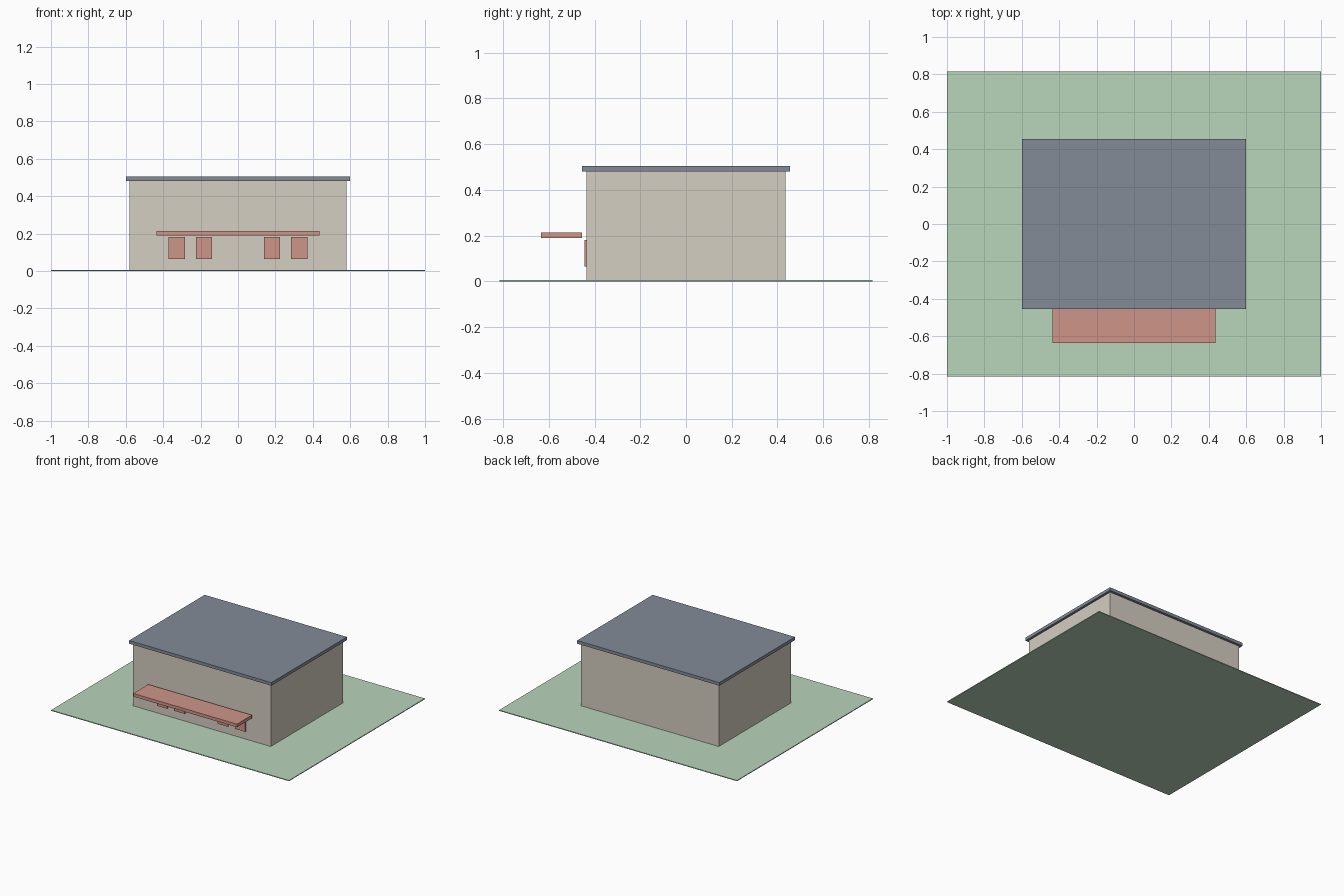
import bpy

if "Cube" in bpy.data.objects:
    bpy.data.objects.remove(bpy.data.objects["Cube"])


def material(name, rgb):
    m = bpy.data.materials.new(name)
    m.diffuse_color = (*rgb, 1)
    m.use_nodes = True
    m.node_tree.nodes["Principled BSDF"].inputs["Base Color"].default_value = m.diffuse_color
    return m


def box(name, x, y, z, mat):
    """Box spanning the (min, max) ranges x, y, z."""
    ranges = (x, y, z)
    bpy.ops.mesh.primitive_cube_add(size=1, location=[(a + b) / 2 for a, b in ranges])
    o = bpy.context.object
    o.name = name
    o.scale = [b - a for a, b in ranges]
    bpy.ops.object.transform_apply(location=False, rotation=False, scale=True)
    o.data.materials.append(mat)
    return o


green = material("lawn_green", (0.48, 0.66, 0.50))
beige = material("wall_beige", (0.66, 0.62, 0.54))
slate = material("roof_slate", (0.23, 0.26, 0.31))
red = material("canopy_red", (0.62, 0.30, 0.25))

# Plot and building shell
box("lawn", (-1, 1), (-0.816, 0.816), (0, 0.006), green)
box("walls", (-0.58, 0.58), (-0.435, 0.435), (0.006, 0.48), beige)
box("roof_slab", (-0.598, 0.598), (-0.454, 0.454), (0.48, 0.504), slate)

# Entrance canopy along the front
box("canopy", (-0.436, 0.436), (-0.635, -0.455), (0.19, 0.214), red)

# Front window panels, mirrored about the centre
for side in (-1, 1):
    for label, cx in (("inner", 0.182), ("outer", 0.328)):
        c = side * cx
        box(f"{label}_window_{'left' if side < 0 else 'right'}",
            (c - 0.0435, c + 0.0435), (-0.444, -0.435), (0.065, 0.181), red)
